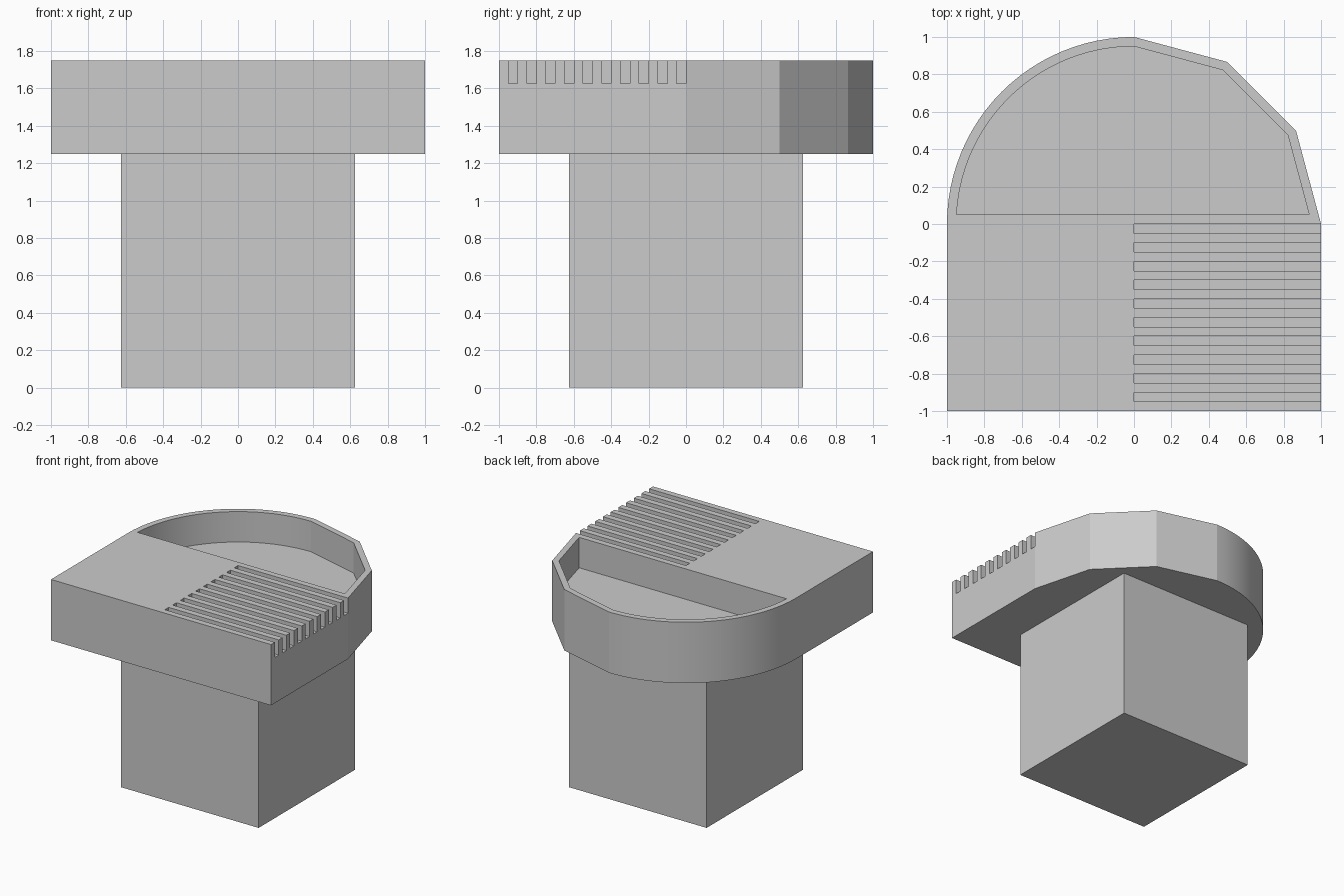
import bpy, bmesh
from math import cos, sin, pi, radians

if "Cube" in bpy.data.objects:
    bpy.data.objects.remove(bpy.data.objects["Cube"])

grey = bpy.data.materials.new("plain_grey")
grey.use_nodes = True
COLOUR = (0.6, 0.6, 0.6, 1)
grey.diffuse_color = COLOUR
grey.node_tree.nodes["Principled BSDF"].inputs["Base Color"].default_value = COLOUR


def prism(name, outline, z0, z1):
    """Extrude a counter-clockwise outline from z0 to z1."""
    bm = bmesh.new()
    base = bm.faces.new([bm.verts.new((x, y, z0)) for x, y in outline])
    top = bmesh.ops.extrude_face_region(bm, geom=[base])["geom"]
    for v in top:
        if isinstance(v, bmesh.types.BMVert):
            v.co.z = z1
    bmesh.ops.recalc_face_normals(bm, faces=bm.faces)
    mesh = bpy.data.meshes.new(name)
    bm.to_mesh(mesh)
    bm.free()
    mesh.materials.append(grey)
    obj = bpy.data.objects.new(name, mesh)
    bpy.context.collection.objects.link(obj)
    return obj


def rect(x0, x1, y0, y1):
    return [(x0, y0), (x1, y0), (x1, y1), (x0, y1)]


def back_curve(radius, arc_steps=24):
    """Three straight facets on the left, a smooth quarter circle on the right."""
    angles = [i * pi / 6 for i in range(3)]
    angles += [pi / 2 + i * pi / 2 / arc_steps for i in range(arc_steps + 1)]
    return [(radius * cos(a), radius * sin(a)) for a in angles]


def cut(target, cutter):
    cutter.hide_render = True
    mod = target.modifiers.new("cut", "BOOLEAN")
    mod.operation = "DIFFERENCE"
    mod.solver = "EXACT"
    mod.object = cutter
    bpy.context.view_layer.objects.active = target
    bpy.ops.object.modifier_apply(modifier=mod.name)
    bpy.data.objects.remove(cutter)


# Square post
prism("post", rect(-0.625, 0.625, -0.625, 0.625), 0, 1.25)

# Slab with square front and rounded back
head = prism("head", [(-1, -1), (1, -1)] + back_curve(1), 1.25, 1.75)

# Pocket inside the rounded back, stopping at a straight wall
WALL = 0.05
inner = back_curve(1 - WALL)
(xa, ya), (xb, yb) = inner[0], inner[1]
corner = (xa + (xb - xa) * (WALL - ya) / (yb - ya), WALL)
left_end = (-(((1 - WALL) ** 2 - WALL ** 2) ** 0.5), WALL)
pocket = [corner] + [p for p in inner if p[1] > WALL + 0.01] + [left_end]
cut(head, prism("pocket_cutter", pocket, 1.5, 1.9))

# Ten grooves open at the side
for i in range(10):
    y = -0.1 * i
    cut(head, prism("groove_cutter", rect(0, 1.2, y - 0.05, y), 1.625, 1.9))

# Smooth only the rounded part
bpy.ops.object.select_all(action="DESELECT")
head.select_set(True)
bpy.context.view_layer.objects.active = head
bpy.ops.object.shade_smooth_by_angle(angle=radians(10))
